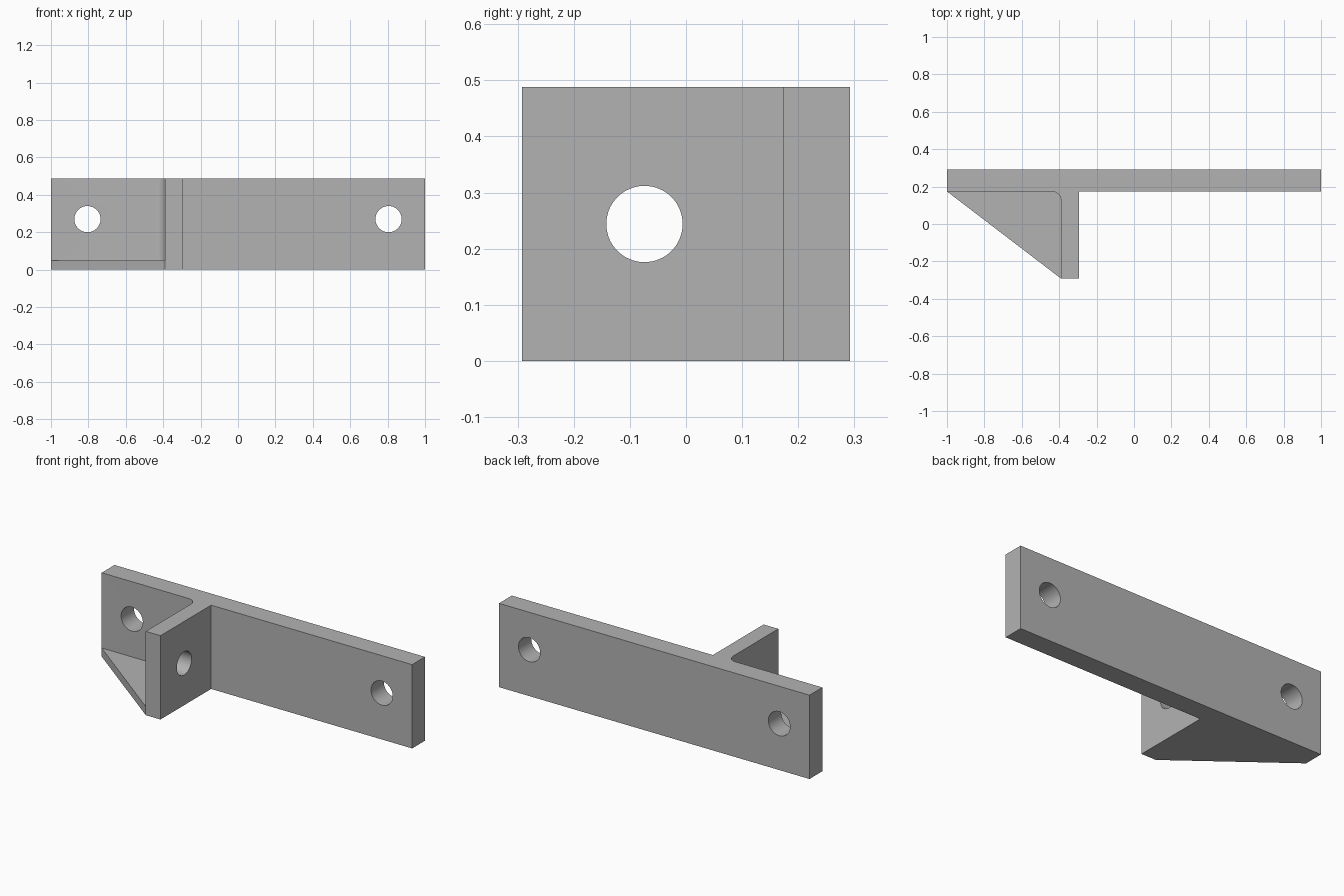
import bpy
import bmesh
from math import cos, sin, pi, radians
from mathutils import Matrix, Vector

cube = bpy.data.objects.get("Cube")
if cube:
    bpy.data.objects.remove(cube, do_unlink=True)

HEIGHT = 0.488
BACK, FACE, TIP = 0.292, 0.174, -0.292       # y of plate back, plate front, fin tip
FIN_L, FIN_R = -0.39, -0.295                 # x of the fin sides
FILLET = 0.05
GUSSET_H = 0.05

grey = bpy.data.materials.new("plain grey")
grey.use_nodes = True
colour = (0.45, 0.45, 0.45, 1)
grey.diffuse_color = colour
grey.node_tree.nodes["Principled BSDF"].inputs["Base Color"].default_value = colour


def add_object(name, bm):
    bmesh.ops.recalc_face_normals(bm, faces=bm.faces)
    mesh = bpy.data.meshes.new(name)
    bm.to_mesh(mesh)
    bm.free()
    mesh.materials.append(grey)
    obj = bpy.data.objects.new(name, mesh)
    bpy.context.collection.objects.link(obj)
    return obj


def extrude_outline(name, outline, height):
    bm = bmesh.new()
    face = bm.faces.new([bm.verts.new((x, y, 0)) for x, y in outline])
    new = bmesh.ops.extrude_face_region(bm, geom=[face])["geom"]
    verts = [v for v in new if isinstance(v, bmesh.types.BMVert)]
    bmesh.ops.translate(bm, verts=verts, vec=(0, 0, height))
    return add_object(name, bm)


def drill(obj, centre, axis, radius):
    bm = bmesh.new()
    turn = Vector(axis).to_track_quat('Z', 'Y').to_matrix().to_4x4()
    bmesh.ops.create_cone(bm, cap_ends=True, segments=64, radius1=radius, radius2=radius,
                          depth=0.3, matrix=Matrix.Translation(centre) @ turn)
    cutter = add_object("hole_cutter", bm)
    cutter.hide_render = True
    mod = obj.modifiers.new("hole", 'BOOLEAN')
    mod.operation = 'DIFFERENCE'
    mod.solver = 'EXACT'
    mod.object = cutter
    bpy.context.view_layer.objects.active = obj
    bpy.ops.object.modifier_apply(modifier=mod.name)
    bpy.data.objects.remove(cutter, do_unlink=True)


# Rounded inner corner between plate and fin, from plate to fin
steps = 12
corner = [(FIN_L - FILLET + FILLET * sin(a), FACE - FILLET + FILLET * cos(a))
          for a in (i * pi / 2 / steps for i in range(steps + 1))]

# Mounting plate with its upright fin
bracket = extrude_outline(
    "plate_and_fin",
    [(-1, BACK), (-1, FACE)] + corner
    + [(FIN_L, TIP), (FIN_R, TIP), (FIN_R, FACE), (1, FACE), (1, BACK)], HEIGHT)

# Bolt holes through the plate, pivot hole through the fin
for side in (-1, 1):
    drill(bracket, (side * 0.805, (BACK + FACE) / 2, 0.27), (0, 1, 0), 0.07)
drill(bracket, ((FIN_L + FIN_R) / 2, -0.074, HEIGHT / 2), (1, 0, 0), 0.068)

# Triangular gusset in the bottom corner
gusset = extrude_outline("gusset", [(-1, FACE)] + corner + [(FIN_L, TIP)], GUSSET_H)

for obj in (bracket, gusset):
    bpy.ops.object.select_all(action='DESELECT')
    obj.select_set(True)
    bpy.context.view_layer.objects.active = obj
    bpy.ops.object.shade_smooth_by_angle(angle=radians(30))
